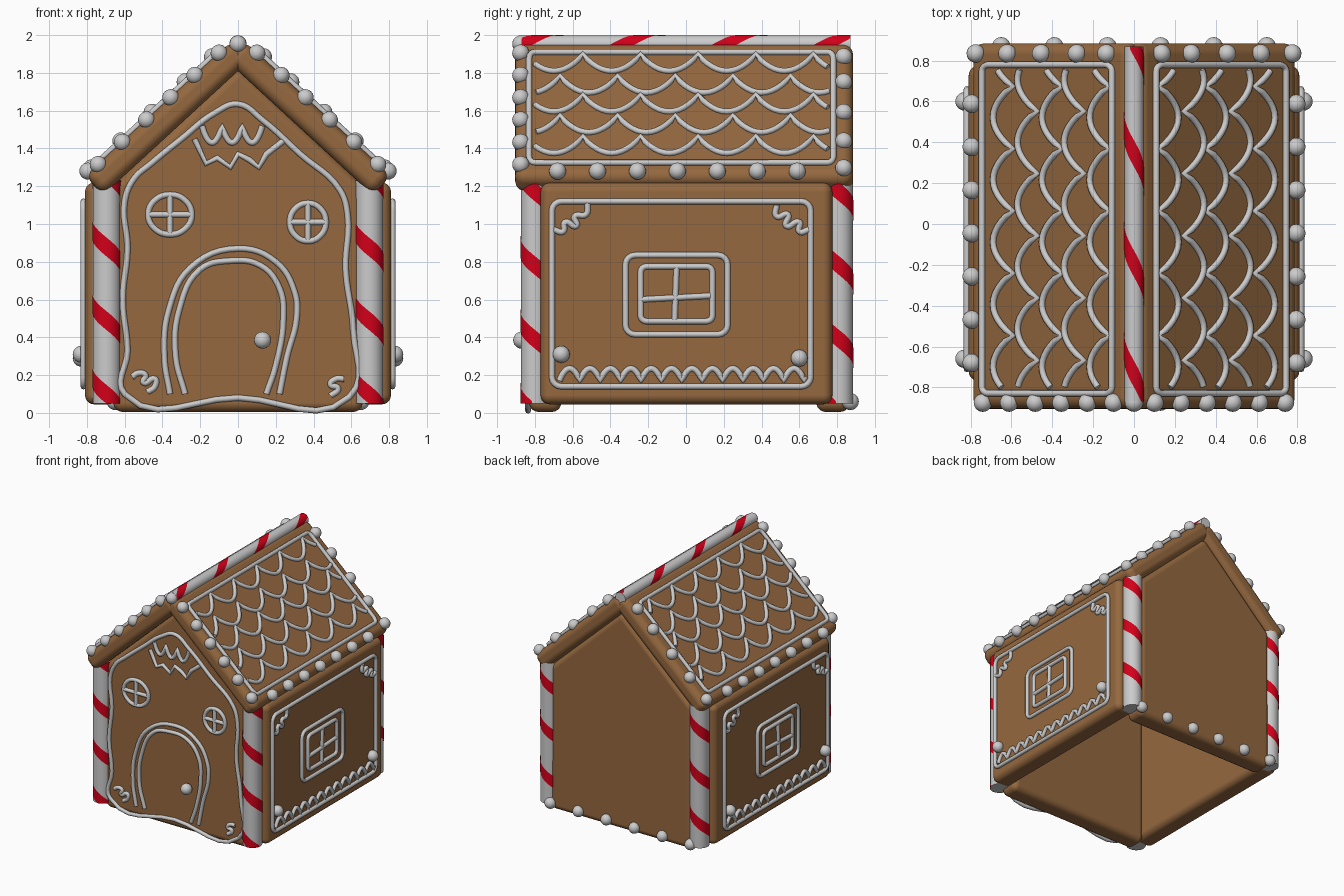
import bpy, bmesh, math
from math import sin, cos, pi

if "Cube" in bpy.data.objects:
    bpy.data.objects.remove(bpy.data.objects["Cube"])

def material(name, rgb):
    m = bpy.data.materials.new(name)
    m.diffuse_color = (*rgb, 1)
    m.use_nodes = True
    m.node_tree.nodes["Principled BSDF"].inputs["Base Color"].default_value = m.diffuse_color
    return m

BROWN = material("gingerbread", (0.30, 0.14, 0.05))
RED = material("red_stripe", (0.65, 0.0, 0.01))

def add_mesh(name, bm, mat=None):
    bmesh.ops.recalc_face_normals(bm, faces=bm.faces)
    me = bpy.data.meshes.new(name)
    bm.to_mesh(me)
    bm.free()
    me.shade_smooth()
    ob = bpy.data.objects.new(name, me)
    bpy.context.collection.objects.link(ob)
    if mat:
        me.materials.append(mat)
    return ob

def slab(name, profile, y0, y1, bevel=0.05):
    """Soft-edged biscuit slab: x-z profile extruded along y."""
    bm = bmesh.new()
    f = bm.faces.new([bm.verts.new((x, y0, z)) for x, z in profile])
    new = bmesh.ops.extrude_face_region(bm, geom=[f])["geom"]
    bmesh.ops.translate(bm, vec=(0, y1 - y0, 0),
                        verts=[v for v in new if isinstance(v, bmesh.types.BMVert)])
    ob = add_mesh(name, bm, BROWN)
    b = ob.modifiers.new("soft_edges", "BEVEL")
    b.width, b.segments, b.harden_normals = bevel, 5, True
    return ob

def cane(name, loc, r, z0, z1, phase, pitch, band, rot=(0, 0, 0)):
    """White stick with one red helical stripe."""
    bm = bmesh.new()
    bmesh.ops.create_cone(bm, cap_ends=True, segments=32, radius1=r, radius2=r, depth=z1 - z0)
    bmesh.ops.translate(bm, verts=bm.verts, vec=(0, 0, (z0 + z1) / 2))
    stick = add_mesh(name, bm)
    stick.data.set_sharp_from_angle(angle=math.radians(40))
    bm = bmesh.new()
    n, prev = 32, None
    turns = int((z1 - z0) / pitch) + 4
    for i in range(-turns * n, turns * n + 1):
        a = 2 * pi * i / n
        zc = phase - pitch * i / n
        lo, hi = (min(max(zc + d, z0), z1) for d in (-band / 2, band / 2))
        if hi - lo < 1e-4:
            prev = None
            continue
        R = r + 0.002
        cur = [bm.verts.new((R * cos(a), R * sin(a), z)) for z in (lo, hi)]
        if prev:
            bm.faces.new((prev[0], cur[0], cur[1], prev[1]))
        prev = cur
    stripe = add_mesh(name + "_stripe", bm, RED)
    for ob in (stick, stripe):
        ob.location, ob.rotation_euler = loc, rot

def balls(name, points, r=0.045):
    bm = bmesh.new()
    for p in points:
        v = bmesh.ops.create_uvsphere(bm, u_segments=20, v_segments=12, radius=r)["verts"]
        bmesh.ops.translate(bm, verts=v, vec=p)
    return add_mesh(name, bm)

def icing(name, strokes, place, r=0.016):
    """Piped lines; each stroke is (2d points, closed, kind) placed on a face."""
    cu = bpy.data.curves.new(name, "CURVE")
    cu.dimensions, cu.bevel_depth, cu.bevel_resolution = "3D", r, 2
    cu.resolution_u, cu.use_fill_caps = 6, True
    for pts, closed, kind in strokes:
        co = [place(u, v) for u, v in pts]
        sp = cu.splines.new(kind)
        if kind == "BEZIER":
            sp.bezier_points.add(len(co) - 1)
            for bp, c in zip(sp.bezier_points, co):
                bp.co = c
                bp.handle_left_type = bp.handle_right_type = "AUTO"
        else:
            sp.points.add(len(co) - 1)
            for p, c in zip(sp.points, co):
                p.co = (*c, 1)
        sp.use_cyclic_u = closed
    ob = bpy.data.objects.new(name, cu)
    bpy.context.collection.objects.link(ob)

def rounded_rect(u0, u1, v0, v1, r):
    pts = []
    for cu, cv, a0 in ((u1 - r, v1 - r, 0), (u0 + r, v1 - r, 90), (u0 + r, v0 + r, 180), (u1 - r, v0 + r, 270)):
        pts += [(cu + r * cos(math.radians(a0 + t)), cv + r * sin(math.radians(a0 + t))) for t in (0, 22, 45, 68, 90)]
    return pts, True, "POLY"

def scallops(u0, u1, start, step, base, depth):
    n = int((u1 - start) / step * 12) + 1
    us = [start + i * step / 12 for i in range(n)]
    return [(u, base + depth * abs(sin(pi * (u - start) / step)) ** 0.8)
            for u in us if u0 <= u <= u1], False, "POLY"

def ring(cx, cz, rx, rz):
    return [(cx + rx * cos(k * pi / 4), cz + rz * sin(k * pi / 4)) for k in range(8)], True, "BEZIER"

def line(*pts):
    return list(pts), False, "POLY"

def soft(*pts):
    return list(pts), False, "BEZIER"

# gable walls and hollow, floorless body
gable = [(-.66, 0.005), (.66, 0.005), (.66, 1.21), (0, 1.83), (-.66, 1.21)]
slab("front_wall", gable, -.83, -.66)
slab("back_wall", gable, .69, .865)

SL = 0.92  # roof slope
nx, nz = SL / math.hypot(SL, 1), 1 / math.hypot(SL, 1)
for s, side in ((1, "right"), (-1, "left")):
    slab(side + "_wall", [(s * x, z) for x, z in ((.64, .045), (.81, .045), (.81, 1.22), (.64, 1.22))], -.77, .775)
    # roof panel
    top = [(.03, 2.0 - SL * .03), (.81, 2.0 - SL * .81)]
    prof = top + [(x - .14 * nx, z - .14 * nz) for x, z in reversed(top)]
    slab(side + "_roof_panel", [(s * x, z) for x, z in prof], -.905, .885, .055)

    # roof icing: border and hanging scallop rows
    rows = [rounded_rect(-.83, .78, 1.325, 1.91, .03)]
    for k, cusp in enumerate((1.90, 1.785, 1.685, 1.575, 1.465)):
        off = -1.156 if k % 2 == 0 else -1.277
        rows.append(scallops(-.81, .76, off, .305, cusp, -.09))
    icing(side + "_roof_icing", rows, lambda u, v, s=s: (s * (2.01 - v) / SL, u, v))

    # side wall icing: border, window, lace and corner scrolls
    icing(side + "_wall_icing", [
        rounded_rect(-.71, .66, .14, 1.12, .05),
        scallops(-.69, .64, -.67, .108, .17, .065),
        rounded_rect(-.32, .22, .415, .835, .05),
        rounded_rect(-.24, .14, .485, .775, .03),
        line((-.06, .49), (-.05, .77)), line((-.24, .60), (.13, .62)),
        soft((-.52, 1.11), (-.53, 1.05), (-.59, 1.04), (-.58, .99), (-.64, 1.01), (-.65, .96), (-.70, .97)),
        soft((.48, 1.10), (.48, 1.04), (.54, 1.05), (.53, .99), (.60, 1.01), (.60, .96), (.65, .97)),
    ], lambda u, v, s=s: (s * .818, u, v))

    # sugar balls on wall, eave and roof edges
    balls(side + "_wall_balls", [(s * .83, -.66, .31), (s * .83, .60, .29)])
    balls(side + "_eave_balls", [(s * .795, -.68 + .2115 * k, 1.28) for k in range(7)])
    balls(side + "_front_edge_balls", [(s * (.10 + .128 * k), -.875, 1.905 - .118 * k) for k in range(6)])
    balls(side + "_back_edge_balls", [(s * x, .835, 2.01 - SL * x) for x in (.135, .28, .455, .62, .775)])

    # corner canes
    for y, end in ((-.80, "front"), (.81, "back")):
        cane(f"{end}_{side}_cane", (s * .695, y, 0), .074, .05, 1.23, .78, .39, .10)

# ridge cane
cane("ridge_cane", (0, 0, 1.953), .046, -.87, .87, -.33, .54, .13, (-pi / 2, 0, 0))
balls("ridge_ball", [(0, -.875, 1.953)])
balls("back_base_balls", [(-.65 + .26 * k, .87, .06) for k in range(6)])
balls("door_knob", [(.13, -.87, .385)])

# front icing: border, arched door, round windows, gable lace, corner scrolls
front = [
    ([(-.6, .10), (-.585, .33), (-.61, .6), (-.585, .87), (-.6, 1.12), (-.55, 1.24), (-.46, 1.32),
      (-.3, 1.45), (-.12, 1.59), (0, 1.635), (.13, 1.55), (.33, 1.37), (.54, 1.18), (.58, 1.05),
      (.57, .76), (.61, .44), (.59, .085), (0, .08)], True, "BEZIER"),
    soft((-.36, .1), (-.39, .3), (-.365, .55), (-.25, .77), (0, .87), (.2, .8), (.3, .64), (.31, .5), (.26, .3), (.22, .1)),
    soft((-.28, .1), (-.33, .3), (-.31, .55), (-.2, .76), (-.05, .805), (.12, .78), (.22, .66), (.24, .5), (.2, .25), (.15, .1)),
    line((-.23, 1.45), (-.17, 1.32), (-.11, 1.35), (-.04, 1.30), (.0, 1.37), (.06, 1.34), (.11, 1.30), (.15, 1.37), (.24, 1.44)),
    scallops(-.2, .13, -.19, .106, 1.52, -.09),
    soft((-.56, .19), (-.53, .21), (-.49, .20), (-.50, .16), (-.44, .18), (-.44, .14), (-.48, .11)),
    soft((.56, .18), (.52, .18), (.49, .15), (.53, .13), (.49, .09)),
]
for cx, cz, rx, rz in ((-.36, 1.05, .115, .105), (.37, 1.01, .095, .10)):
    front += [ring(cx, cz, rx, rz), line((cx - rx, cz), (cx + rx, cz)), line((cx, cz - rz), (cx, cz + rz))]
icing("front_icing", front, lambda u, v: (u, -.836, v))
